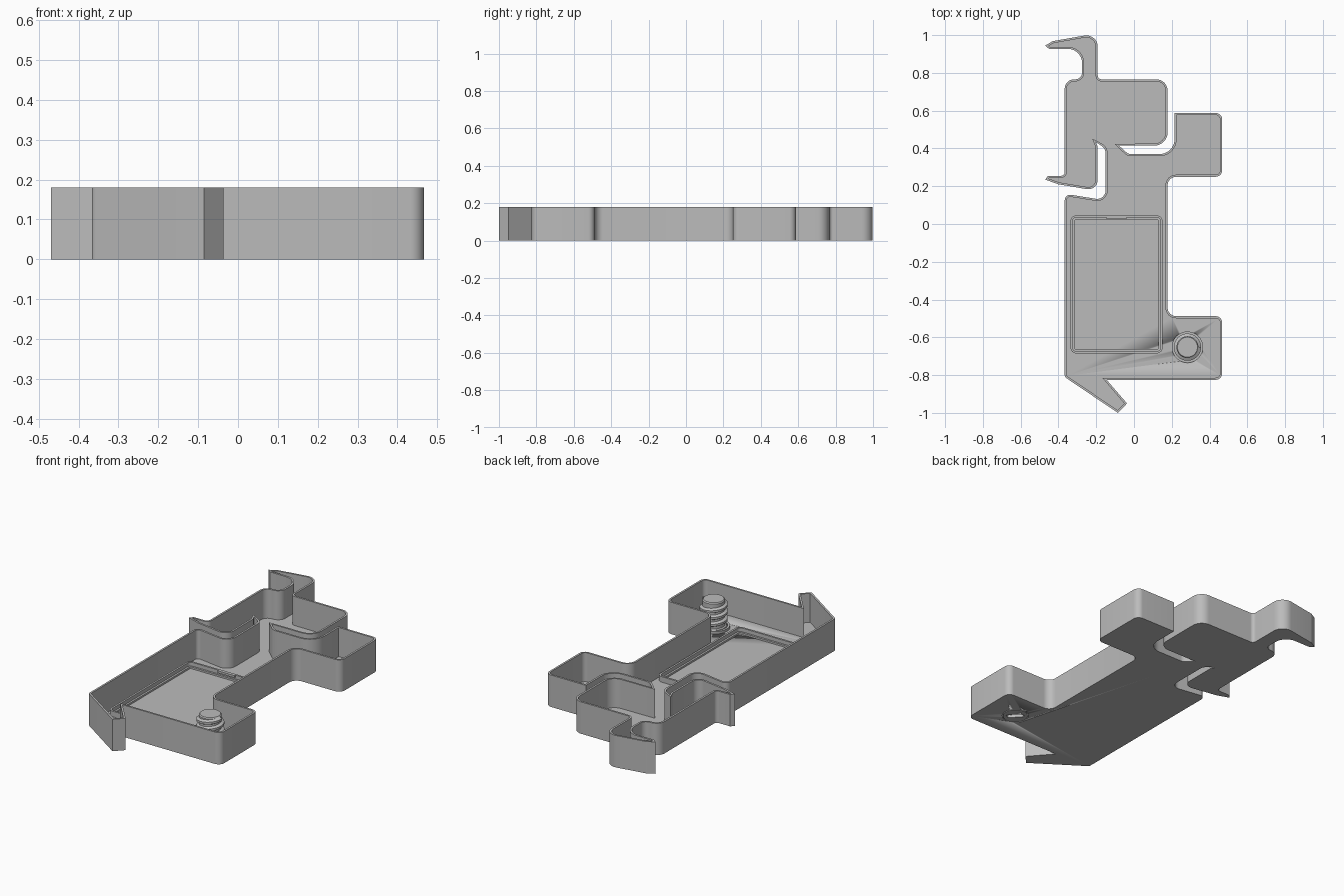
import bpy, bmesh, math
from mathutils import Vector, Matrix

if "Cube" in bpy.data.objects:
    bpy.data.objects.remove(bpy.data.objects["Cube"])

grey = bpy.data.materials.new("plain_grey")
grey.diffuse_color = (0.5, 0.5, 0.5, 1)
grey.use_nodes = True
grey.node_tree.nodes["Principled BSDF"].inputs["Base Color"].default_value = grey.diffuse_color

HEIGHT, FLOOR, WALL = 0.18, 0.016, 0.011
SCREW = (0.283, -0.652)


def finish(name, bm, smooth=True):
    bmesh.ops.recalc_face_normals(bm, faces=bm.faces)
    me = bpy.data.meshes.new(name)
    bm.to_mesh(me)
    bm.free()
    ob = bpy.data.objects.new(name, me)
    bpy.context.collection.objects.link(ob)
    me.materials.append(grey)
    bpy.ops.object.select_all(action='DESELECT')
    ob.select_set(True)
    bpy.context.view_layer.objects.active = ob
    if smooth:
        bpy.ops.object.shade_smooth_by_angle(angle=math.radians(30))
    return ob


def rounded(corners, segs=8):
    """Clockwise corners (x, y, radius) to a filleted loop."""
    out = []
    for i, (x, y, r) in enumerate(corners):
        p = Vector((x, y))
        a = (Vector(corners[i - 1][:2]) - p).normalized()
        b = (Vector(corners[(i + 1) % len(corners)][:2]) - p).normalized()
        if r == 0:
            out.append(p)
            continue
        half = a.angle(b) / 2
        centre = p + (a + b).normalized() * (r / math.sin(half))
        t = r / math.tan(half)
        s, e = p + a * t - centre, p + b * t - centre
        a0 = math.atan2(s.y, s.x)
        sweep = (math.atan2(e.y, e.x) - a0 + math.pi) % (2 * math.pi) - math.pi
        for k in range(segs + 1):
            ang = a0 + sweep * k / segs
            out.append(centre + Vector((math.cos(ang), math.sin(ang))) * r)
    return out


def inset(loop, d):
    """Move a clockwise loop inwards by d, limiting long mitres."""
    out = []
    for i, p in enumerate(loop):
        u = (p - loop[i - 1]).normalized()
        v = (loop[(i + 1) % len(loop)] - p).normalized()
        n = Vector((u.y, -u.x)) + Vector((v.y, -v.x))
        k = d * min(2 / max(n.length, 1e-4), 2.2)
        out.append(p + n.normalized() * k)
    return out


def loft(name, rings, cap=True, closed=False):
    """Skin a list of (loop, z) rings."""
    bm = bmesh.new()
    vs = [[bm.verts.new((p.x, p.y, z)) for p in loop] for loop, z in rings]
    n = len(vs[0])
    pairs = list(zip(vs, vs[1:])) + ([(vs[-1], vs[0])] if closed else [])
    for a, b in pairs:
        for i in range(n):
            bm.faces.new((a[i], a[(i + 1) % n], b[(i + 1) % n], b[i]))
    if cap:
        bm.faces.new(vs[0])
        bm.faces.new(vs[-1])
    return finish(name, bm)


def circle(r, n=40):
    return [Vector((SCREW[0] + r * math.cos(-math.tau * i / n),
                    SCREW[1] + r * math.sin(-math.tau * i / n))) for i in range(n)]


def cut(ob, cutter):
    m = ob.modifiers.new("cut", 'BOOLEAN')
    m.operation, m.solver, m.object = 'DIFFERENCE', 'EXACT', cutter
    bpy.context.view_layer.objects.active = ob
    bpy.ops.object.modifier_apply(modifier=m.name)
    bpy.data.objects.remove(cutter)


# Open tray: thin wall around the whole outline, flat floor
outline = rounded([
    (-0.47, 0.945, 0), (-0.43, 0.968, .02), (-0.192, 1.01, .06),       # upper hook
    (-0.192, 0.766, .02), (0.178, 0.766, .06), (0.178, 0.415, .07),
    (-0.08, 0.415, 0), (-0.03, 0.37, .04), (0.215, 0.37, .08),         # right slot
    (0.215, 0.588, 0), (0.467, 0.588, .035), (0.467, 0.25, .035),      # upper arm
    (0.178, 0.25, .045), (0.178, -0.488, .045),
    (0.467, -0.488, .035), (0.467, -0.825, .035),                      # lower arm
    (-0.145, -0.825, 0), (-0.037, -0.95, 0), (-0.085, -1.0, 0),        # tail
    (-0.367, -0.81, .02), (-0.367, 0.16, .03),
    (-0.15, 0.125, .045), (-0.15, 0.40, .05), (-0.205, 0.435, 0),      # left slot
    (-0.192, 0.41, .02), (-0.192, 0.175, .05),
    (-0.40, 0.21, .03), (-0.47, 0.235, 0), (-0.455, 0.255, 0),         # lower hook
    (-0.367, 0.255, .02), (-0.367, 0.766, .05),
    (-0.275, 0.766, .035), (-0.275, 0.927, .075), (-0.45, 0.927, 0)])
inner = inset(outline, WALL)
tray = loft("tray", [(outline, 0), (outline, HEIGHT), (inner, HEIGHT), (inner, FLOOR)])
cut(tray, loft("screw_hole_cutter", [(circle(.071), -.05), (circle(.071), .1)]))

# Low stepped frame on the floor
rect = rounded([(-0.336, 0.045, .03), (0.151, 0.045, .03),
                (0.151, -0.685, .03), (-0.336, -0.685, .03)])
step, ledge = inset(rect, .011), inset(rect, .022)
loft("compartment_frame", [(rect, FLOOR - .004), (rect, .047), (step, .047), (step, .026),
                           (ledge, .026), (ledge, FLOOR - .004)], cap=False, closed=True)

# Small retaining tab on the frame
bm = bmesh.new()
bmesh.ops.create_cube(bm, size=1, matrix=Matrix.Translation((-0.093, 0.033, 0.041))
                      @ Matrix.Diagonal((0.105, 0.014, 0.012, 1)))
finish("retaining_tab", bm, False)

# Collar around the screw hole
loft("screw_collar", [(circle(.083), .01), (circle(.083), .03), (circle(.071), .03),
                      (circle(.071), .01)], cap=False, closed=True)

# Screw body with a slot underneath
screw = loft("screw", [(circle(.066), 0), (circle(.066), .03), (circle(.058), .034),
                       (circle(.058), .174), (circle(.053), HEIGHT)])
slot = rounded([(-.045, .014, .0135), (.045, .014, .0135), (.045, -.014, .0135), (-.045, -.014, .0135)])
rot = Matrix.Rotation(math.radians(135), 2)
slot = [rot @ p + Vector(SCREW) for p in slot]
cut(screw, loft("slot_cutter", [(slot, -.05), (slot, .02)]))

# Helical thread
bm = bmesh.new()
turns, per = 3, 36
profile = [(.056, -.015), (.072, -.006), (.072, .006), (.056, .015)]
prev = None
for i in range(turns * per + 1):
    a = math.tau * i / per
    z = .047 + (.163 - .047) * i / (turns * per)
    ring = [bm.verts.new((SCREW[0] + r * math.cos(a), SCREW[1] + r * math.sin(a), z + dz))
            for r, dz in profile]
    if prev:
        for k in range(4):
            bm.faces.new((prev[k], prev[(k + 1) % 4], ring[(k + 1) % 4], ring[k]))
    else:
        bm.faces.new(ring)
    prev = ring
bm.faces.new(prev)
finish("screw_thread", bm)
